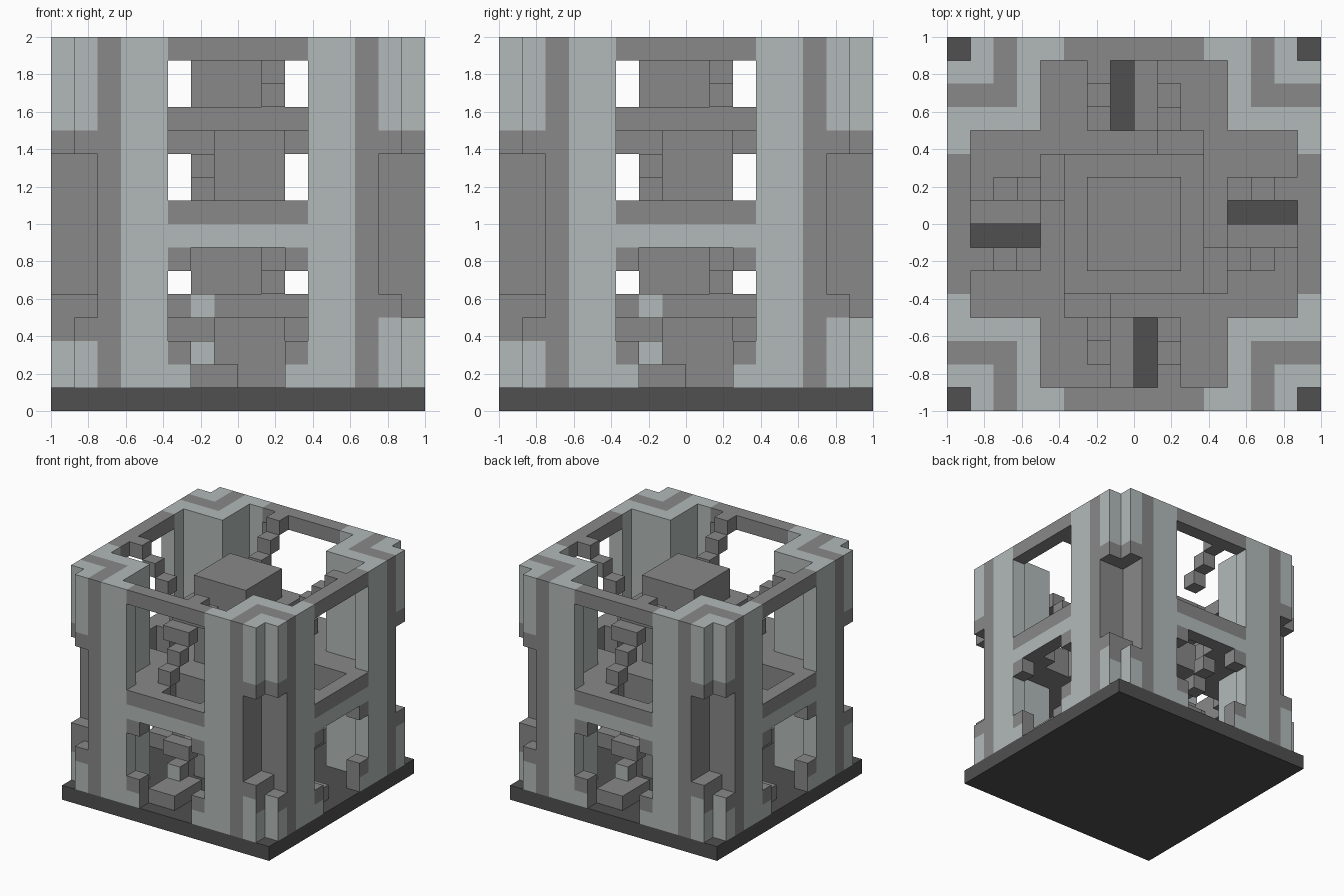
import bpy, bmesh, math
from mathutils import Vector, Matrix

if "Cube" in bpy.data.objects:
    bpy.data.objects.remove(bpy.data.objects["Cube"], do_unlink=True)

UNIT = 0.125  # size of one block


def make_material(name, color):
    m = bpy.data.materials.new(name)
    m.use_nodes = True
    m.diffuse_color = color
    m.node_tree.nodes["Principled BSDF"].inputs["Base Color"].default_value = color
    return m


MATS = [make_material("dark stone", (0.08, 0.08, 0.08, 1)),
        make_material("grey stone", (0.246, 0.246, 0.246, 1)),
        make_material("pale stone", (0.445, 0.491, 0.485, 1))]
DARK, GREY, PALE = range(3)


def wall_color(u, z):
    """Paint pattern of an outer wall; u runs to the right as seen from outside."""
    a = abs(u)
    if 3 < a < 5 or (a < 5 and 7 < z < 8) or (2 < a < 5 and z < 2):
        return PALE
    if a > 6 and (z > 12 or z < (4 if u > 0 else 3)):
        return PALE
    if -2 < u < -1 and (4 < z < 5 or 2 < z < 3):
        return PALE
    return GREY


def face_color(style, n, c):
    if style == "base":
        return DARK
    if style == "plain":
        return GREY
    if style == "step":
        return wall_color(c.x, c.z) if n.y < -0.5 else GREY
    if abs(n.z) > 0.5:
        low = min(abs(c.x), abs(c.y))
        return PALE if c.z > 15.9 and low > 3 and not 5 < low < 6 else GREY
    if n.x * c.x + n.y * c.y > 0:
        return wall_color(n.x * c.y - n.y * c.x, c.z)
    return PALE if style == "pillar" else GREY


def block(name, xs, ys, zs, style="plain", turns=1):
    """Box in block units, cut along the block grid, repeated by quarter turns."""
    for k in range(turns):
        bm = bmesh.new()
        bmesh.ops.create_cube(bm, size=1)
        for v in bm.verts:
            v.co = Vector([lo + (p + 0.5) * (hi - lo)
                           for p, (lo, hi) in zip(v.co, (xs, ys, zs))])
        if style in ("wall", "pillar"):
            for axis, (lo, hi) in enumerate((xs, ys, zs)):
                normal = Vector([float(i == axis) for i in range(3)])
                for cut in range(lo + 1, hi):
                    geom = bm.verts[:] + bm.edges[:] + bm.faces[:]
                    bmesh.ops.bisect_plane(bm, geom=geom, dist=1e-4,
                                           plane_co=normal * cut, plane_no=normal)
        bm.normal_update()
        for f in bm.faces:
            f.material_index = face_color(style, f.normal, f.calc_center_median())
        turn = Matrix.Rotation(k * math.pi / 2, 4, "Z")
        bm.transform(turn @ Matrix.Scale(UNIT, 4))
        mesh = bpy.data.meshes.new(name)
        bm.to_mesh(mesh)
        bm.free()
        for m in MATS:
            mesh.materials.append(m)
        bpy.context.collection.objects.link(bpy.data.objects.new(name, mesh))


# Base slab and central tower
block("base", (-8, 8), (-8, 8), (0, 1), "base")
block("tower", (-2, 2), (-2, 2), (1, 15))

# Corner pillars with a stepped, recessed outer edge
block("pillar_core", (4, 6), (-8, -4), (1, 16), "pillar", 4)
block("pillar_side", (6, 8), (-6, -4), (1, 16), "pillar", 4)
for part, xs, ys, foot in (("inner", (6, 7), (-7, -6), 5),
                           ("front", (6, 7), (-8, -7), 5),
                           ("side", (7, 8), (-7, -6), 4)):
    block("corner_foot_" + part, xs, ys, (1, foot), "pillar", 4)
    block("corner_cap_" + part, xs, ys, (11, 16), "pillar", 4)

# Wall frames: jambs, beams and small corner panels
FRONT = (-8, -7)
for xs in ((-4, -3), (3, 4)):
    block("jamb", xs, FRONT, (1, 16), "pillar", 4)
block("top_beam", (-3, 3), FRONT, (15, 16), "wall", 4)
block("middle_beam", (-3, 3), FRONT, (7, 9), "wall", 4)
for xs in ((-3, -2), (2, 3)):
    block("lower_panel", xs, FRONT, (1, 3), "wall", 4)
    block("upper_panel", xs, FRONT, (6, 7), "wall", 4)

# Middle floor with an open stairwell on each side
block("floor_centre", (-4, 4), (-4, 4), (7, 9))
for xs in ((-4, -2), (2, 4)):
    block("floor_wing", xs, (-7, -4), (7, 9), "plain", 4)
block("floor_landing", (-2, -1), (-7, -6), (7, 9), "plain", 4)
block("base_landing", (-2, -1), (-7, -6), (1, 2), "plain", 4)
block("base_walkway", (-1, 0), (-7, -4), (1, 2), "plain", 4)

# Ring platforms and flights of floating steps on both storeys
for z in (0, 8):
    block("ring_platform", (-3, 3), (-3, 3), (z + 4, z + 5), "wall")
    for x, y, h in ((-2, -6, 1), (-2, -5, 2), (-2, -4, 3), (-3, -4, 3),
                    (1, -5, 5), (1, -6, 6), (1, -7, 7)):
        block("step", (x, x + 1), (y, y + 1), (z + h, z + h + 1), "step", 4)
